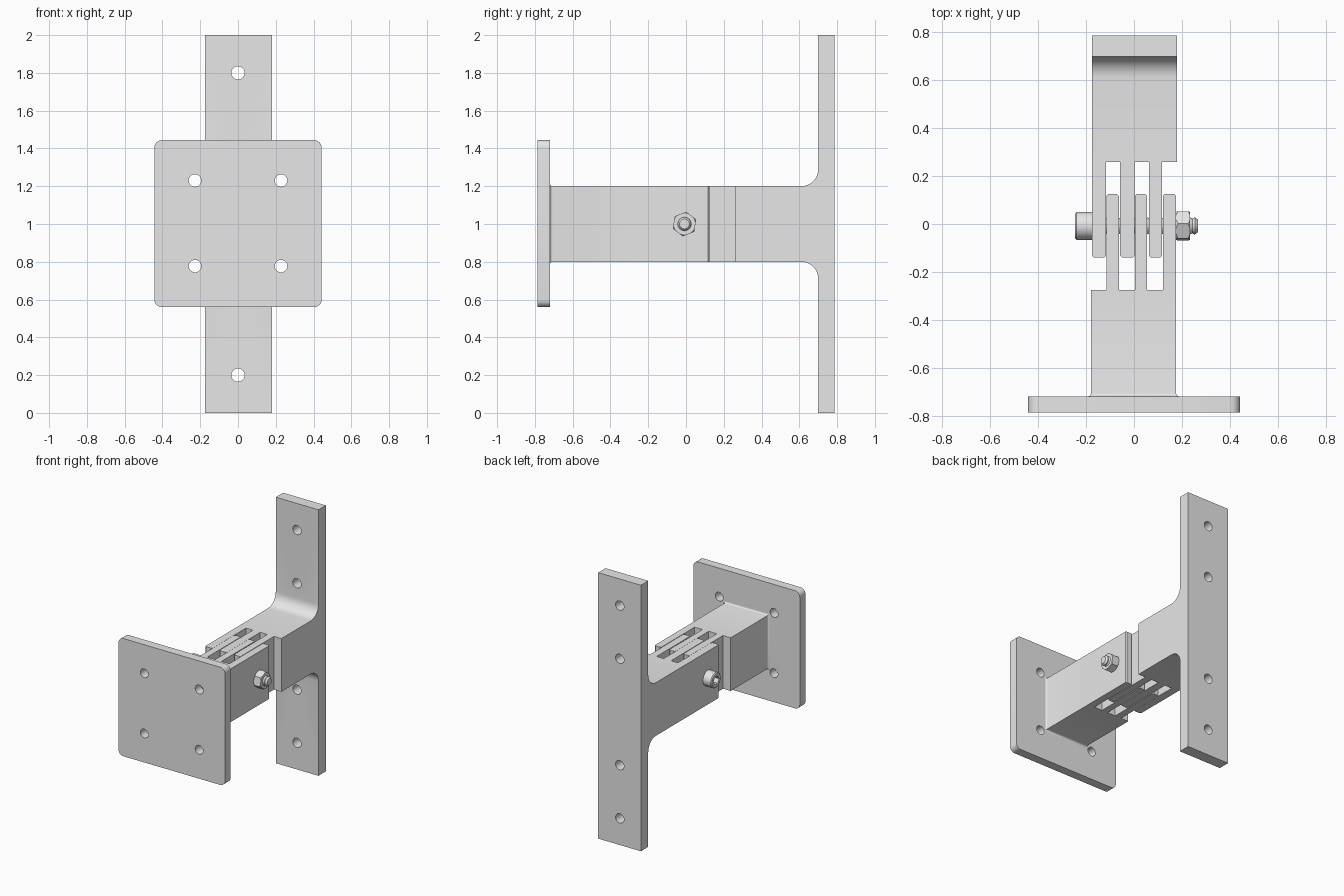
import bpy
import bmesh
from math import sin, cos, pi, radians

if "Cube" in bpy.data.objects:
    bpy.data.objects.remove(bpy.data.objects["Cube"], do_unlink=True)

grey = bpy.data.materials.new("light grey")
grey.use_nodes = True
grey.diffuse_color = (0.8, 0.8, 0.8, 1)
grey.node_tree.nodes["Principled BSDF"].inputs["Base Color"].default_value = (0.8, 0.8, 0.8, 1)

BOLT_Y, BOLT_Z = -0.008, 1.0


def loft(name, axis, rings):
    """Skin a list of (position along axis, 2D outline) rings and cap the ends."""
    place = {"x": lambda t, a, b: (t, a, b),
             "y": lambda t, a, b: (a, t, b),
             "z": lambda t, a, b: (a, b, t)}[axis]
    bm = bmesh.new()
    loops = [[bm.verts.new(place(t, a, b)) for a, b in outline] for t, outline in rings]
    for lower, upper in zip(loops, loops[1:]):
        for i in range(len(lower)):
            bm.faces.new((lower[i - 1], lower[i], upper[i], upper[i - 1]))
    bm.faces.new(loops[0])
    bm.faces.new(loops[-1])
    bmesh.ops.recalc_face_normals(bm, faces=bm.faces)
    mesh = bpy.data.meshes.new(name)
    bm.to_mesh(mesh)
    bm.free()
    mesh.materials.append(grey)
    obj = bpy.data.objects.new(name, mesh)
    bpy.context.collection.objects.link(obj)
    return obj


def prism(name, axis, outline, lo, hi):
    return loft(name, axis, [(lo, outline), (hi, outline)])


def ring(a, b, radius, sides=32, turn=0.0):
    return [(a + radius * cos(turn + 2 * pi * i / sides),
             b + radius * sin(turn + 2 * pi * i / sides)) for i in range(sides)]


def rect(x0, x1, z0, z1):
    return [(x0, z0), (x1, z0), (x1, z1), (x0, z1)]


def turned(name, profile, sides=32):
    """Round part on the bolt axis from (x, radius) pairs."""
    return loft(name, "x", [(x, ring(BOLT_Y, BOLT_Z, r, sides)) for x, r in profile])


def boolean(obj, cutter, operation="DIFFERENCE"):
    cutter.hide_render = True
    mod = obj.modifiers.new("cut", "BOOLEAN")
    mod.operation, mod.solver, mod.object = operation, "EXACT", cutter
    bpy.context.view_layer.objects.active = obj
    bpy.ops.object.modifier_apply(modifier=mod.name)
    bpy.data.objects.remove(cutter, do_unlink=True)


def smooth(obj):
    bpy.ops.object.select_all(action="DESELECT")
    obj.select_set(True)
    bpy.context.view_layer.objects.active = obj
    bpy.ops.object.shade_smooth_by_angle(angle=radians(30))


def fingers(name, spans, root, tip):
    """Row of hinge fingers with chamfered tips."""
    c = 0.008
    shoulder = tip - c if tip > root else tip + c
    for i, (x0, x1) in enumerate(spans):
        outline = [(x0, root), (x1, root), (x1, shoulder), (x1 - c, tip),
                   (x0 + c, tip), (x0, shoulder)]
        prism(f"{name}_{i + 1}", "z", outline, 0.8, 1.2)


# Rear bracket: tall mounting strip blended into the arm
def fillet(centre_z, side):
    return [(0.61 + 0.09 * sin(k * pi / 16), centre_z + side * 0.09 * cos(k * pi / 16))
            for k in range(9)]


profile = [(0.26, 0.8)] + fillet(0.71, 1) + [(0.70, 0), (0.787, 0), (0.787, 2), (0.70, 2)]
profile += fillet(1.29, -1)[::-1] + [(0.26, 1.2)]
rear = prism("rear_bracket", "x", profile, -0.176, 0.179)
for z in (0.2, 0.6, 1.4, 1.8):
    boolean(rear, prism("hole_cutter", "y", ring(0, z, 0.035), 0.6, 0.9))
smooth(rear)
fingers("rear_finger", [(-0.176, -0.116), (-0.058, 0.003), (0.062, 0.117)], 0.26, -0.14)

# Front plate with rounded corners and four screw holes
corner = 0.04
outline = []
for q, (sx, sz) in enumerate([(1, 1), (-1, 1), (-1, -1), (1, -1)]):
    for k in range(7):
        a = (q + k / 6) * pi / 2
        outline.append((sx * (0.4425 - corner) + corner * cos(a),
                        1.002 + sz * (0.4425 - corner) + corner * sin(a)))
plate = prism("front_plate", "y", outline, -0.787, -0.72)
for x in (-0.228, 0.228):
    for z in (0.777, 1.23):
        boolean(plate, prism("hole_cutter", "y", ring(x, z, 0.033), -0.9, -0.6))
smooth(plate)

# Front arm, flared slightly where it meets the plate
flare = []
for k in range(5):
    a = k * pi / 8
    g = 0.013 * (1 - sin(a))
    flare.append((-0.72 + 0.013 * (1 - cos(a)),
                  rect(-0.179 - g, 0.176 + g, 0.8 - g, 1.2 + g)))
arm = loft("front_arm", "y", flare + [(-0.275, rect(-0.179, 0.176, 0.8, 1.2))])
smooth(arm)
fingers("front_finger", [(-0.115, -0.063), (0.004, 0.055), (0.121, 0.176)], -0.275, 0.125)

# Bolt head with a hexagonal socket
head = turned("bolt_head", [(-0.246, 0.051), (-0.240, 0.058), (-0.176, 0.058)])
boolean(head, prism("socket_cutter", "x", ring(BOLT_Y, BOLT_Z, 0.033, 6), -0.3, -0.21))
smooth(head)

# Threaded shank
thread = [(-0.18, 0.035)]
pitch = 0.010
for i in range(44):
    thread.append((-0.176 + i * pitch, 0.036 if i % 2 else 0.031))
shank = turned("bolt_shank", thread + [(0.267, 0.026)], 24)
smooth(shank)

# Hexagonal nut with its corners turned down at both ends
nut = prism("nut", "x", ring(BOLT_Y, BOLT_Z, 0.066, 6, radians(82)), 0.176, 0.234)
barrel = turned("barrel_cutter", [(0.17, 0.053), (0.186, 0.067), (0.224, 0.067), (0.24, 0.053)], 48)
boolean(nut, barrel, "INTERSECT")
smooth(nut)
